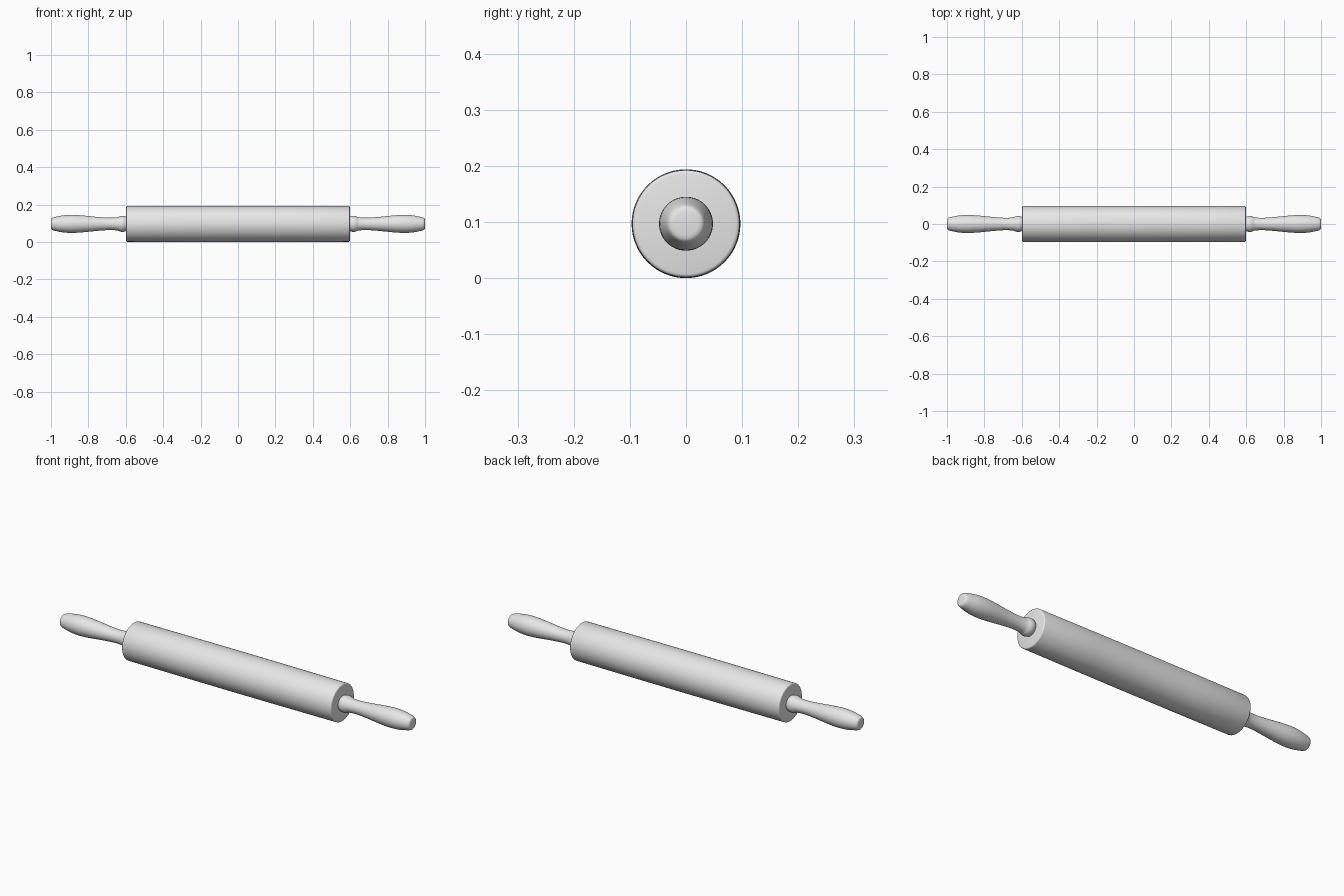
import bpy
import bmesh
import math
from mathutils import Matrix, Vector

SEGMENTS = 64
AXIS_HEIGHT = 0.097

old = bpy.data.objects.get("Cube")
if old:
    bpy.data.objects.remove(old, do_unlink=True)

grey = bpy.data.materials.new("plain_grey")
grey.use_nodes = True
grey.diffuse_color = (0.8, 0.8, 0.8, 1)
grey.node_tree.nodes["Principled BSDF"].inputs["Base Color"].default_value = (0.8, 0.8, 0.8, 1)


def smooth_profile(points, steps=4):
    """Run a Catmull-Rom curve through (x, radius) points."""
    pts = [Vector(p) for p in points]
    pts = [pts[0]] + pts + [pts[-1]]
    out = []
    for a, b, c, d in zip(pts, pts[1:], pts[2:], pts[3:]):
        for i in range(steps):
            t = i / steps
            out.append(0.5 * (2 * b + (c - a) * t + (2 * a - 5 * b + 4 * c - d) * t ** 2
                              + (3 * b - a - 3 * c + d) * t ** 3))
    return out + [pts[-1]]


def lathe(name, profile, mirrored=False):
    """Turn an (x, radius) profile around the long axis and cap both ends."""
    bm = bmesh.new()
    rings = []
    for x, r in profile:
        rings.append([bm.verts.new((-x if mirrored else x,
                                    r * math.cos(math.tau * i / SEGMENTS),
                                    r * math.sin(math.tau * i / SEGMENTS)))
                      for i in range(SEGMENTS)])
    for low, high in zip(rings, rings[1:]):
        for i in range(SEGMENTS):
            j = (i + 1) % SEGMENTS
            bm.faces.new((low[i], low[j], high[j], high[i]))
    bm.faces.new(rings[0])
    bm.faces.new(rings[-1])
    bmesh.ops.recalc_face_normals(bm, faces=bm.faces)
    bm.transform(Matrix.Translation((0, 0, AXIS_HEIGHT)))
    mesh = bpy.data.meshes.new(name)
    bm.to_mesh(mesh)
    bm.free()
    mesh.materials.append(grey)
    obj = bpy.data.objects.new(name, mesh)
    bpy.context.collection.objects.link(obj)
    bpy.ops.object.select_all(action="DESELECT")
    obj.select_set(True)
    bpy.context.view_layer.objects.active = obj
    bpy.ops.object.shade_smooth_by_angle(angle=math.radians(40))
    return obj


# Roller: very slightly barrelled, with softly rounded rims
half = [(0.28, 0.0965), (0.592, 0.0955), (0.595, 0.0947), (0.597, 0.0925), (0.598, 0.089)]
lathe("roller", [(-x, r) for x, r in reversed(half)] + [(0, 0.097)] + half)

# Handles: bead at the roller, slim neck, swelling grip and rounded tip
handle = smooth_profile([
    (0.590, 0.034), (0.604, 0.040), (0.617, 0.043), (0.630, 0.041),
    (0.648, 0.035), (0.690, 0.033), (0.750, 0.037), (0.820, 0.044),
    (0.880, 0.048), (0.930, 0.046), (0.975, 0.038), (0.992, 0.033),
    (0.998, 0.028), (1.000, 0.021)])
lathe("left_handle", handle)
lathe("right_handle", handle, mirrored=True)
